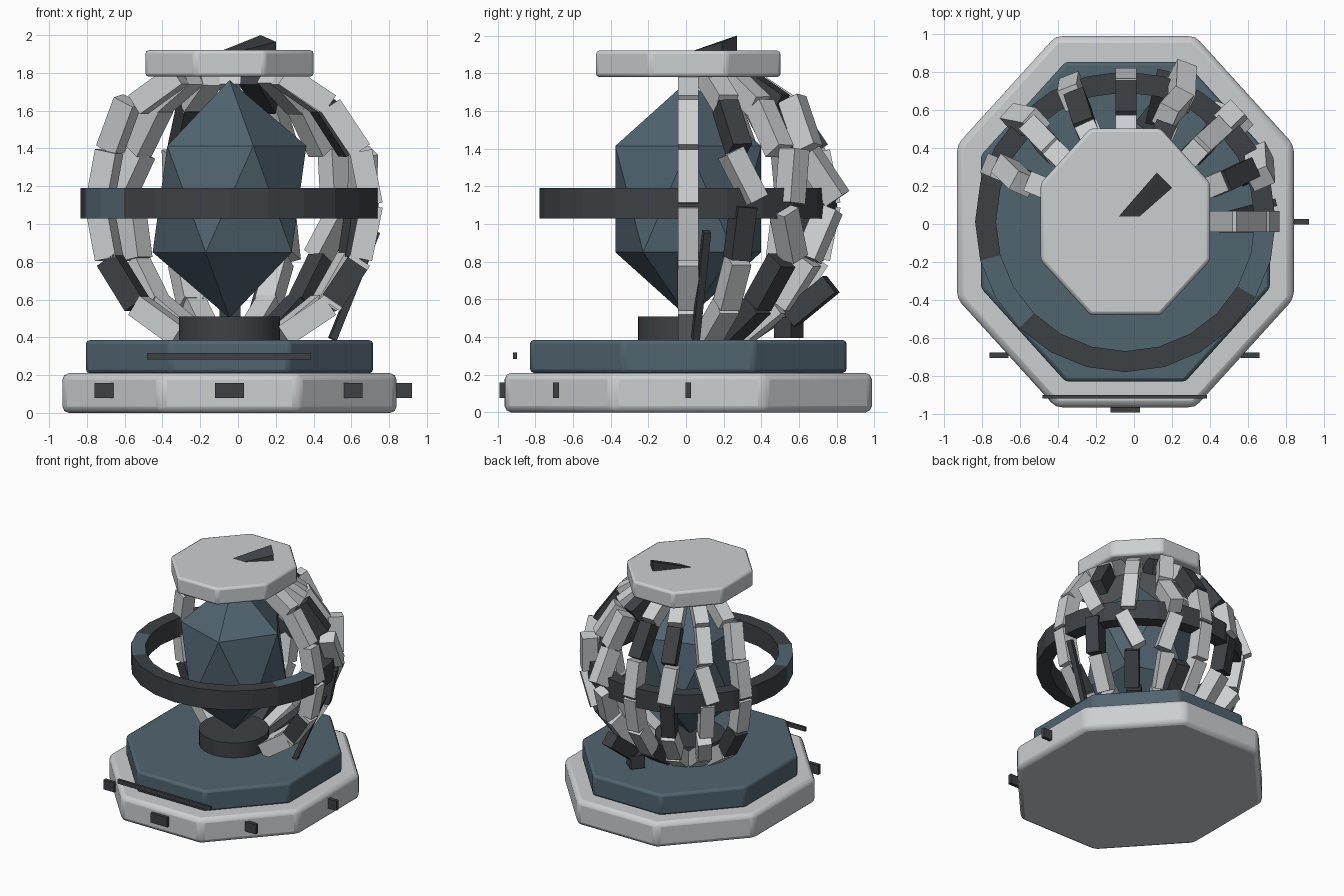
import bpy, bmesh, math, random
from mathutils import Matrix, Vector, Euler

if "Cube" in bpy.data.objects:
    bpy.data.objects.remove(bpy.data.objects["Cube"])

random.seed(4)
CX, CY = -0.045, 0.012


def mat(name, rgb):
    m = bpy.data.materials.new(name)
    m.diffuse_color = (*rgb, 1)
    m.use_nodes = True
    m.node_tree.nodes["Principled BSDF"].inputs["Base Color"].default_value = m.diffuse_color
    return m


LIGHT = mat("pale_grey", (0.60, 0.62, 0.63))
DARK = mat("charcoal", (0.048, 0.053, 0.060))
TEAL = mat("slate_blue", (0.082, 0.128, 0.162))


def make(name, bm, *mats):
    bmesh.ops.recalc_face_normals(bm, faces=bm.faces)
    me = bpy.data.meshes.new(name)
    bm.to_mesh(me)
    bm.free()
    for m in mats:
        me.materials.append(m)
    ob = bpy.data.objects.new(name, me)
    bpy.context.collection.objects.link(ob)
    return ob


def box(name, size, matrix, m):
    bm = bmesh.new()
    bmesh.ops.create_cube(bm, size=1, matrix=matrix @ Matrix.Diagonal((*size, 1)))
    return make(name, bm, m)


def prism(name, sides, rx, ry, z0, z1, m, bevel=0.0, turn=0.0):
    bm = bmesh.new()
    bmesh.ops.create_cone(bm, cap_ends=True, segments=sides, radius1=1, radius2=1, depth=z1 - z0)
    bmesh.ops.rotate(bm, verts=bm.verts, matrix=Matrix.Rotation(turn, 3, 'Z'))
    bmesh.ops.scale(bm, verts=bm.verts, vec=(rx, ry, 1))
    bmesh.ops.translate(bm, verts=bm.verts, vec=(CX, CY, (z0 + z1) / 2))
    ob = make(name, bm, m)
    if bevel:
        mod = ob.modifiers.new("rounded_edges", 'BEVEL')
        mod.width, mod.segments = bevel, 2
    bpy.context.view_layer.objects.active = ob
    ob.select_set(True)
    bpy.ops.object.shade_smooth_by_angle(angle=math.radians(32))
    ob.select_set(False)
    return ob


# Stretched octagonal tiers and cap (half sizes measured to the flats)
for name, hx, hy, z0, z1, m, b in (
        ("base_tier", 0.885, 0.975, 0.0, 0.21, LIGHT, 0.035),
        ("upper_tier", 0.76, 0.84, 0.21, 0.385, TEAL, 0.02),
        ("top_cap", 0.445, 0.49, 1.78, 1.92, LIGHT, 0.018)):
    k = 1 / math.cos(math.pi / 8)
    prism(name, 8, hx * k, hy * k, z0, z1, m, b, math.pi / 8)
prism("pedestal", 32, 0.268, 0.268, 0.38, 0.51, DARK)

# Faceted crystal core
bm = bmesh.new()
bmesh.ops.create_icosphere(bm, subdivisions=1, radius=1)
bmesh.ops.scale(bm, verts=bm.verts, vec=(0.455, 0.455, 0.63))
bmesh.ops.translate(bm, verts=bm.verts, vec=(CX, CY, 1.132))
make("crystal", bm, TEAL)

# Equatorial ring, charcoal with slate patches on both front quarters
bm = bmesh.new()
N = 24
loops = []
for i in range(N):
    a = 2 * math.pi * i / N
    loops.append([bm.verts.new((CX + r * math.cos(a), CY + r * math.sin(a), z))
                  for r, z in ((0.79, 1.03), (0.79, 1.19), (0.68, 1.19), (0.68, 1.03))])
for i in range(N):
    p, q = loops[i], loops[(i + 1) % N]
    deg = (i + 0.5) * 360 / N
    for j in range(4):
        f = bm.faces.new((p[j], q[j], q[(j + 1) % 4], p[(j + 1) % 4]))
        patch = (190 < deg < 230 and j < 2) or (325 < deg < 360 and j == 1)
        f.material_index = 1 if patch else 0
make("ring", bm, DARK, TEAL)

# Segmented ribs around the rear half; some pieces are loose or charcoal
STEP = math.radians(22.5)
dark_pieces = {(1, 4), (1, 2), (2, 1), (2, 0), (4, 4), (5, 4), (7, 1), (4, 0), (5, 2), (3, 5)}
# (rib, segment): outward shift, roll about the outward axis, pitch
loose = {(1, 3): (0.04, 22, 0), (2, 3): (0.06, -8, 14), (3, 3): (0.05, 12, -18),
         (3, 2): (0.03, -14, 10), (2, 2): (0.03, 24, 0), (3, 4): (0.04, -12, 8),
         (6, 3): (0.03, 10, -8), (7, 4): (0.03, -10, 8), (6, 1): (0.02, 8, 6),
         (5, 3): (0.02, -8, 0)}
for rib in range(8):
    for seg in range(6):
        lat = (seg - 2.5) * STEP
        out, roll, pitch = loose.get((rib, seg), (0, 0, 0))
        if 0 < rib < 7 and rib != 4:
            roll += random.uniform(-4, 4)
            pitch += random.uniform(-3, 3)
        frame = (Matrix.Translation((CX + 0.003, CY, 1.10)) @ Matrix.Rotation(rib * STEP, 4, 'Z')
                 @ Matrix.Rotation(-lat, 4, 'Y') @ Matrix.Translation((0.735 + out, 0, 0))
                 @ Matrix.Rotation(math.radians(roll), 4, 'X')
                 @ Matrix.Rotation(math.radians(pitch), 4, 'Y'))
        box(f"rib_{rib}_segment_{seg}", (0.12, 0.11, 0.288), frame,
            DARK if (rib, seg) in dark_pieces else LIGHT)

# Charcoal plate wrapping the lower part of the right rib
box("rib_patch", (0.124, 0.114, 0.24),
    Matrix.Translation((CX, CY, 1.10)) @ Matrix.Rotation(1.5 * STEP, 4, 'Y')
    @ Matrix.Translation((0.735, 0, 0)), DARK)


def bar(name, a, b, w, d, m):
    a, b = Vector(a), Vector(b)
    rot = (b - a).to_track_quat('Z', 'Y').to_matrix().to_4x4()
    return box(name, (w, d, (b - a).length), Matrix.Translation((a + b) / 2) @ rot, m)


# Leaning rod and broken fragments
bar("leaning_rod", (0.50, 0.05, 0.39), (0.73, 0.11, 0.96), 0.04, 0.04, DARK)
bar("rear_fragment", (0.12, 0.55, 0.50), (0.17, 0.77, 0.68), 0.11, 0.11, DARK)
bar("fallen_fragment", (0.05, 0.50, 0.45), (0.12, 0.59, 0.45), 0.11, 0.11, DARK)

# Wedge shard lying on the cap
bm = bmesh.new()
for co in ((-0.08, 0.04, 1.92), (0.03, 0.04, 1.92), (-0.04, 0.03, 1.91), (0.12, 0.27, 2.0),
           (0.20, 0.19, 1.965), (0.12, 0.27, 1.91), (0.20, 0.19, 1.91)):
    bm.verts.new(co)
bmesh.ops.convex_hull(bm, input=bm.verts)
make("cap_shard", bm, DARK)

# Base studs and the front strip
for name, loc, size in (
        ("front_stud", (CX, -0.97, 0.118), (0.155, 0.04, 0.08)),
        ("left_stud", (-0.71, -0.69, 0.118), (0.10, 0.03, 0.08)),
        ("right_front_stud", (0.61, -0.69, 0.118), (0.10, 0.03, 0.08)),
        ("right_stud", (0.87, 0.012, 0.118), (0.10, 0.03, 0.08)),
        ("front_strip", (-0.048, -0.908, 0.30), (0.865, 0.02, 0.035))):
    box(name, size, Matrix.Translation(loc), DARK)
